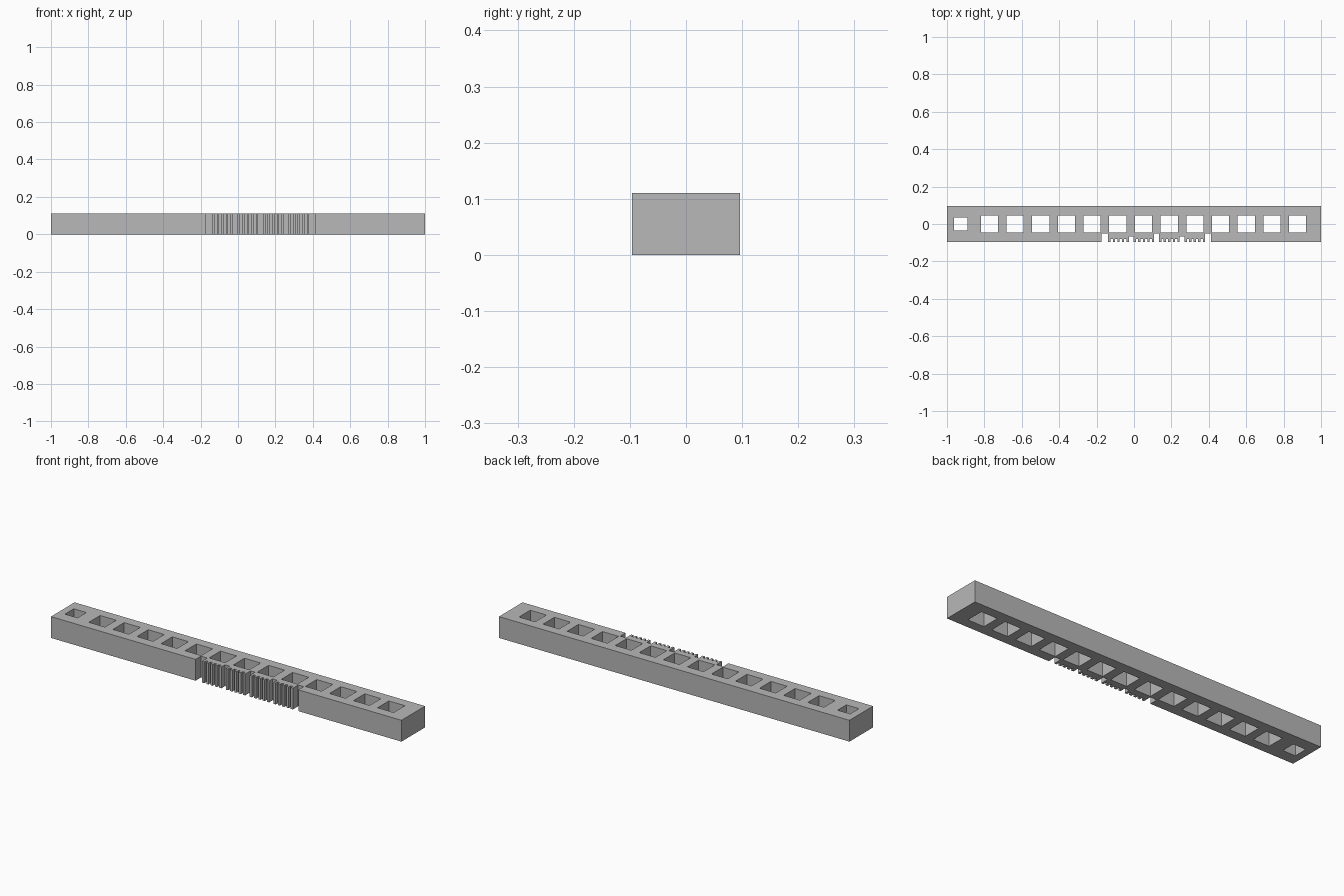
import bpy
import bmesh

cube = bpy.data.objects.get("Cube")
if cube:
    bpy.data.objects.remove(cube, do_unlink=True)

HEIGHT = 0.11
BACK, FRONT = 0.096, -0.096
DEEP, SHALLOW, GROOVE = -0.052, -0.066, -0.08

# Plain grey plastic
grey = bpy.data.materials.new("grey")
grey.use_nodes = True
colour = (0.48, 0.48, 0.48, 1)
grey.diffuse_color = colour
grey.node_tree.nodes["Principled BSDF"].inputs["Base Color"].default_value = colour


def rectangle(x, width):
    h = width / 2
    return [(x - h, -h), (x + h, -h), (x + h, h), (x - h, h)]


def slot(x0, x1, floor):
    """Recess in the front edge, listed from left to right."""
    return [(x0, FRONT), (x0, floor), (x1, floor), (x1, FRONT)]


# Outline: front edge with clearance slots between four toothed groups
outline = [(-1, BACK), (-1, FRONT)]
edges = [-0.175, -0.138, -0.028, -0.002, 0.108, 0.134, 0.244, 0.270, 0.380, 0.412]
floors = [DEEP, SHALLOW, DEEP, SHALLOW, DEEP]
TEETH = 5
for i, floor in enumerate(floors):
    start, end = edges[2 * i], edges[2 * i + 1]
    outline += slot(start, end, floor)
    if i < len(floors) - 1:
        unit = (edges[2 * i + 2] - end) / (2 * TEETH - 1)
        for t in range(TEETH - 1):
            x = end + unit * (2 * t + 1)
            outline += slot(x, x + unit, GROOVE)
outline += [(1, FRONT), (1, BACK)]

# Through holes: one small at the end, then an even row
loops = [outline, rectangle(-0.926, 0.072)]
loops += [rectangle(-0.773 + 0.1373 * i, 0.092) for i in range(13)]

# Filled profile, extruded to the bar height
curve = bpy.data.curves.new("bar_profile", "CURVE")
curve.dimensions = "2D"
curve.fill_mode = "BOTH"
curve.extrude = HEIGHT / 2
for points in loops:
    spline = curve.splines.new("POLY")
    spline.points.add(len(points) - 1)
    for p, (x, y) in zip(spline.points, points):
        p.co = (x, y, 0, 1)
    spline.use_cyclic_u = True
profile = bpy.data.objects.new("bar_profile", curve)
bpy.context.collection.objects.link(profile)
bpy.context.view_layer.update()

# Solid mesh of the toothed bar
evaluated = profile.evaluated_get(bpy.context.evaluated_depsgraph_get())
mesh = bpy.data.meshes.new_from_object(evaluated)
bpy.data.objects.remove(profile, do_unlink=True)
bm = bmesh.new()
bm.from_mesh(mesh)
bmesh.ops.remove_doubles(bm, verts=bm.verts, dist=0.0001)
bmesh.ops.translate(bm, verts=bm.verts, vec=(0, 0, HEIGHT / 2))
bmesh.ops.recalc_face_normals(bm, faces=bm.faces)
for face in bm.faces:
    face.smooth = False
    face.material_index = 0
bm.to_mesh(mesh)
bm.free()
mesh.materials.clear()
mesh.materials.append(grey)
bar = bpy.data.objects.new("toothed_bar", mesh)
bpy.context.collection.objects.link(bar)
